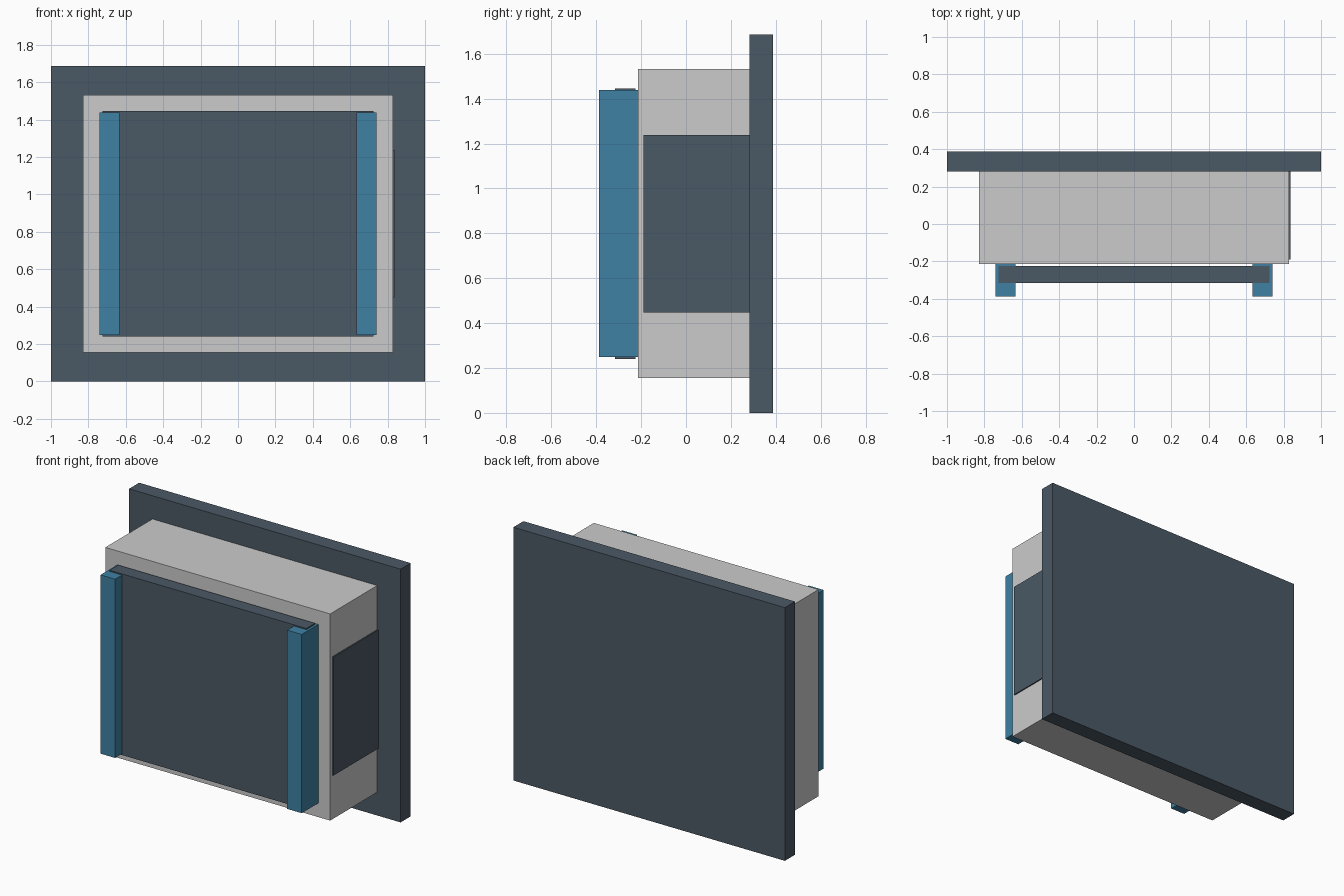
import bpy
import bmesh
from mathutils import Vector

if "Cube" in bpy.data.objects:
    bpy.data.objects.remove(bpy.data.objects["Cube"])


def material(name, rgb):
    mat = bpy.data.materials.new(name)
    mat.diffuse_color = (*rgb, 1.0)
    mat.use_nodes = True
    mat.node_tree.nodes["Principled BSDF"].inputs["Base Color"].default_value = mat.diffuse_color
    return mat


def box(name, x, y, z, mat=None):
    """Flat-faced box spanning the given (min, max) ranges."""
    lo, hi = Vector((x[0], y[0], z[0])), Vector((x[1], y[1], z[1]))
    bm = bmesh.new()
    bmesh.ops.create_cube(bm, size=1.0)
    bmesh.ops.scale(bm, vec=hi - lo, verts=bm.verts)
    mesh = bpy.data.meshes.new(name)
    bm.to_mesh(mesh)
    bm.free()
    obj = bpy.data.objects.new(name, mesh)
    obj.location = (lo + hi) / 2
    bpy.context.collection.objects.link(obj)
    if mat:
        mesh.materials.append(mat)
    return obj


slate = material("slate", (0.07, 0.10, 0.13))
blue = material("blue", (0.05, 0.22, 0.37))

# Large mounting plate at the back
box("back_plate", (-1.0, 1.0), (0.282, 0.388), (0.0, 1.686), slate)

# Grey housing in front of the plate
box("housing", (-0.828, 0.828), (-0.213, 0.282), (0.155, 1.531))

# Front panel, held just clear of the housing by the rails
box("front_panel", (-0.725, 0.725), (-0.316, -0.225), (0.24, 1.446), slate)

# Upright blue rails on both sides of the front panel
for side, x in (("left", (-0.741, -0.634)), ("right", (0.634, 0.741))):
    box(f"{side}_rail", x, (-0.388, -0.213), (0.248, 1.438), blue)

# Thin cover on the right side of the housing only
box("side_cover", (0.826, 0.836), (-0.19, 0.282), (0.448, 1.238), slate)
